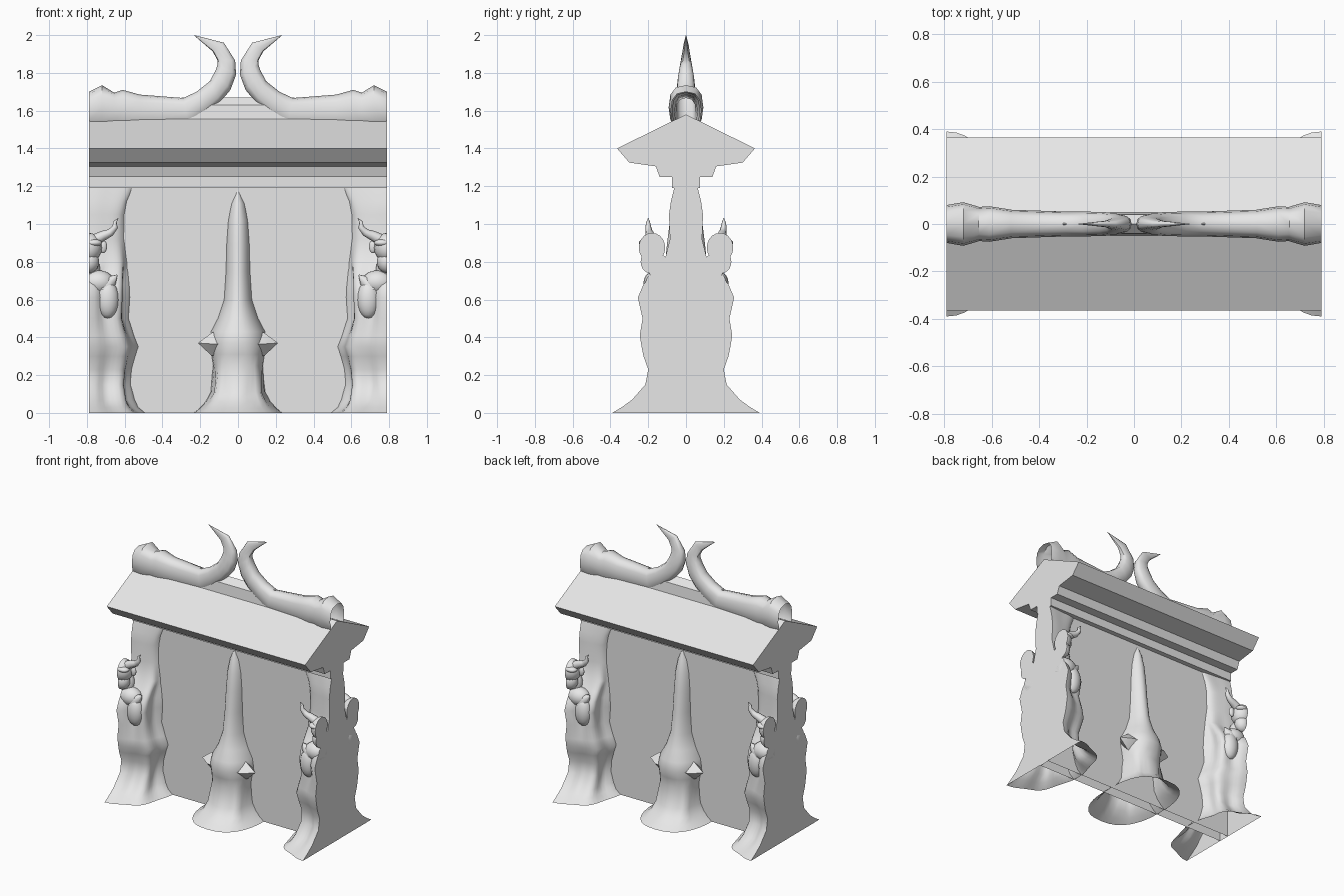
import bpy, bmesh, math
from mathutils import Vector

cube = bpy.data.objects.get("Cube")
if cube:
    bpy.data.objects.remove(cube, do_unlink=True)

stone = bpy.data.materials.new("grey stone")
stone.use_nodes = True
stone.diffuse_color = (0.8, 0.8, 0.8, 1)
stone.node_tree.nodes["Principled BSDF"].inputs["Base Color"].default_value = (0.8, 0.8, 0.8, 1)
END = 0.79   # half length of the wall


def finish(name, bm, mirror=(False, False), angle=None):
    """Turn a bmesh into a named stone object, optionally mirrored and smooth."""
    mesh = bpy.data.meshes.new(name)
    bm.to_mesh(mesh)
    bm.free()
    mesh.materials.append(stone)
    ob = bpy.data.objects.new(name, mesh)
    bpy.context.collection.objects.link(ob)
    if angle:
        bpy.ops.object.select_all(action='DESELECT')
        ob.select_set(True)
        bpy.context.view_layer.objects.active = ob
        bpy.ops.object.shade_smooth_by_angle(angle=math.radians(angle))
    if any(mirror):
        mod = ob.modifiers.new("Mirror", 'MIRROR')
        mod.use_axis = (mirror[0], mirror[1], False)
        mod.use_mirror_merge = False
    return ob


def loft(name, rings, mirror=(False, False), angle=50):
    """Skin closed rings into an open-ended shell that faces outward."""
    bm = bmesh.new()
    rows = [[bm.verts.new(p) for p in ring] for ring in rings]
    facing = 0
    for low, high in zip(rows, rows[1:]):
        centre = sum((v.co for v in low + high), Vector()) / (2 * len(low))
        for i in range(len(low)):
            j = (i + 1) % len(low)
            f = bm.faces.new((low[i], low[j], high[j], high[i]))
            f.normal_update()
            facing += f.normal.dot(f.calc_center_median() - centre) * f.calc_area()
    if facing < 0:
        bmesh.ops.reverse_faces(bm, faces=bm.faces[:])
    return finish(name, bm, mirror, angle)


def power(v, p):
    return math.copysign(abs(v) ** p, v)


def tube(name, path, mirror, sides=8):
    """Tapered tube through (x, y, z, radius) points."""
    pts = [Vector(p[:3]) for p in path]
    rings = []
    for i, p in enumerate(pts):
        t = (pts[min(i + 1, len(pts) - 1)] - pts[max(i - 1, 0)]).normalized()
        u = t.cross(Vector((0, 1, 0))).normalized()
        v = t.cross(u)
        rings.append([p + path[i][3] * (u * math.cos(a) + v * math.sin(a))
                      for a in (math.tau * k / sides for k in range(sides))])
    return loft(name, rings, mirror)


def half_blob(name, centre, size):
    """Ellipsoid trimmed flat at the end plane of the wall."""
    bm = bmesh.new()
    bmesh.ops.create_uvsphere(bm, u_segments=16, v_segments=10, radius=1)
    for v in bm.verts:
        v.co = Vector(c + s * k for c, s, k in zip(centre, size, v.co))
    cut = bmesh.ops.bisect_plane(bm, geom=bm.verts[:] + bm.edges[:] + bm.faces[:],
                                 plane_co=(END, 0, 0), plane_no=(1, 0, 0), clear_outer=True)
    edges = [e for e in cut["geom_cut"] if isinstance(e, bmesh.types.BMEdge)]
    if edges:
        bmesh.ops.edgeloop_fill(bm, edges=edges)
    bmesh.ops.recalc_face_normals(bm, faces=bm.faces[:])
    return finish(name, bm, (True, True), 50)


# Thin wall panel, open underneath
X = END - 0.004
loft("wall_panel", [[(x, y, z) for x, y in ((-X, -.04), (X, -.04), (X, .04), (-X, .04))]
                    for z in (0, 1.2)], angle=None)

# Gabled roof with stepped mouldings under the eaves
half = [(.365, 1.4), (.30, 1.325), (.16, 1.305), (.14, 1.25), (.075, 1.25), (.075, 1.19)]
profile = [(0, 1.58)] + half + [(-y, z) for y, z in reversed(half)]
bm = bmesh.new()
gable = bm.faces.new([bm.verts.new((-END, y, z)) for y, z in profile])
ext = bmesh.ops.extrude_face_region(bm, geom=[gable], use_keep_orig=True)
bmesh.ops.translate(bm, vec=(2 * END, 0, 0),
                    verts=[v for v in ext["geom"] if isinstance(v, bmesh.types.BMVert)])
bmesh.ops.recalc_face_normals(bm, faces=bm.faces[:])
finish("gabled_roof", bm)

# Low ridge cap joining the two horns
loft("ridge_cap", [[(x, y, z) for y, z in
                    ((-.05, 1.54), (-.04, 1.63), (0, 1.67), (.04, 1.63), (.05, 1.54))]
                   for x in (-.3, .3)], angle=None)

# Ridge horns: outer edge x z, inner edge x z, half thickness
horn = [(.79, 1.70, .79, 1.50, .08), (.72, 1.735, .72, 1.50, .092),
        (.655, 1.695, .65, 1.50, .072), (.61, 1.71, .61, 1.50, .075),
        (.52, 1.685, .51, 1.50, .06), (.29, 1.667, .26, 1.51, .052),
        (.22, 1.70, .165, 1.585, .052), (.15, 1.755, .095, 1.645, .05),
        (.12, 1.81, .04, 1.71, .045), (.108, 1.845, .01, 1.79, .036),
        (.11, 1.87, .015, 1.865, .027), (.135, 1.915, .075, 1.96, .015),
        (.235, 2.0, .234, 2.0, .001)]
rings = []
for ox, oz, ix, iz, t in horn:
    o, n = Vector((ox, 0, oz)), Vector((ix, 0, iz))
    rings.append([(o + n) / 2 + (o - n) / 2 * power(math.cos(a), .8)
                  + Vector((0, t * power(math.sin(a), .75), 0))
                  for a in (math.tau * k / 12 for k in range(12))])
loft("ridge_horn", rings, (True, False), 45)

# End columns with draped folds: height, half width, depth, fold strength
column = [(0, .30, .39, .05), (.03, .265, .34, .1), (.07, .25, .285, .16),
          (.15, .235, .215, .16), (.23, .24, .20, .12), (.30, .255, .225, .1),
          (.35, .27, .235, .08), (.41, .245, .245, .08), (.5, .22, .23, .14),
          (.61, .228, .255, .18), (.68, .23, .225, .2), (.74, .228, .175, .15),
          (.8, .222, .115, .06), (.92, .2, .085, 0), (1.05, .21, .09, .04),
          (1.12, .235, .08, .06), (1.2, .285, .06, .06)]
rings = []
for z, w, d, fold in column:
    ring = []
    for k in range(33):
        a = math.pi * (k / 32 - .5)
        r = 1 - fold * (1 - math.cos(8 * a)) / 2
        ring.append((END - w * r * abs(math.cos(a)) ** .85, d * r * power(math.sin(a), .85), z))
    rings.append(ring)
loft("end_column", rings, (True, False), 50)

# Horned half figures on the ends, front and back
half_blob("figure_head", (END, -.18, .875), (.07, .07, .078))
half_blob("figure_jaw", (END, -.19, .80), (.055, .05, .06))
half_blob("figure_brow", (.765, -.215, .9), (.045, .035, .02))
half_blob("figure_ear", (.715, -.17, .88), (.022, .015, .035))
half_blob("figure_neck", (END, -.14, .76), (.06, .055, .08))
half_blob("figure_shoulder", (.74, -.16, .69), (.085, .065, .065))
half_blob("figure_arm", (.69, -.18, .6), (.06, .05, .1))
tube("figure_horn", [(.75, -.185, .92, .03), (.71, -.19, .94, .026), (.675, -.195, .955, .02),
                     (.65, -.2, .985, .015), (.652, -.2, 1.01, .01), (.635, -.2, 1.03, .002)],
     (True, True))
tube("cloak_tip", [(.71, -.17, .66, .05), (.67, -.18, .70, .03), (.64, -.18, .73, .003)],
     (True, True))

# Central spire on both faces: height, half width, depth, corner power
spire = [(0, .235, .35, .8), (.025, .205, .31, .8), (.06, .175, .265, .75), (.11, .15, .225, .7),
         (.25, .132, .185, .7), (.31, .142, .195, .8), (.37, .155, .21, .9),
         (.43, .145, .195, .9), (.5, .11, .165, 1), (.6, .077, .135, 1), (.75, .068, .115, 1),
         (.9, .065, .1, 1), (1.02, .058, .085, 1), (1.11, .042, .065, 1), (1.19, .003, .035, 1)]
rings = []
for z, w, d, p in spire:
    ring = []
    for k in range(32):
        a = math.tau * k / 32
        r = 1 - max(0, .12 - abs(z - .12)) * (1 - math.cos(8 * a)) / 2
        ring.append((w * r * power(math.cos(a), p), d * r * power(math.sin(a), p), z))
    rings.append(ring)
loft("central_spire", rings)

# Side spikes of the spire
tube("spire_spike", [(.09, -.09, .365, .075), (.14, -.1, .365, .06), (.21, -.105, .37, .002)],
     (True, True), 4)
